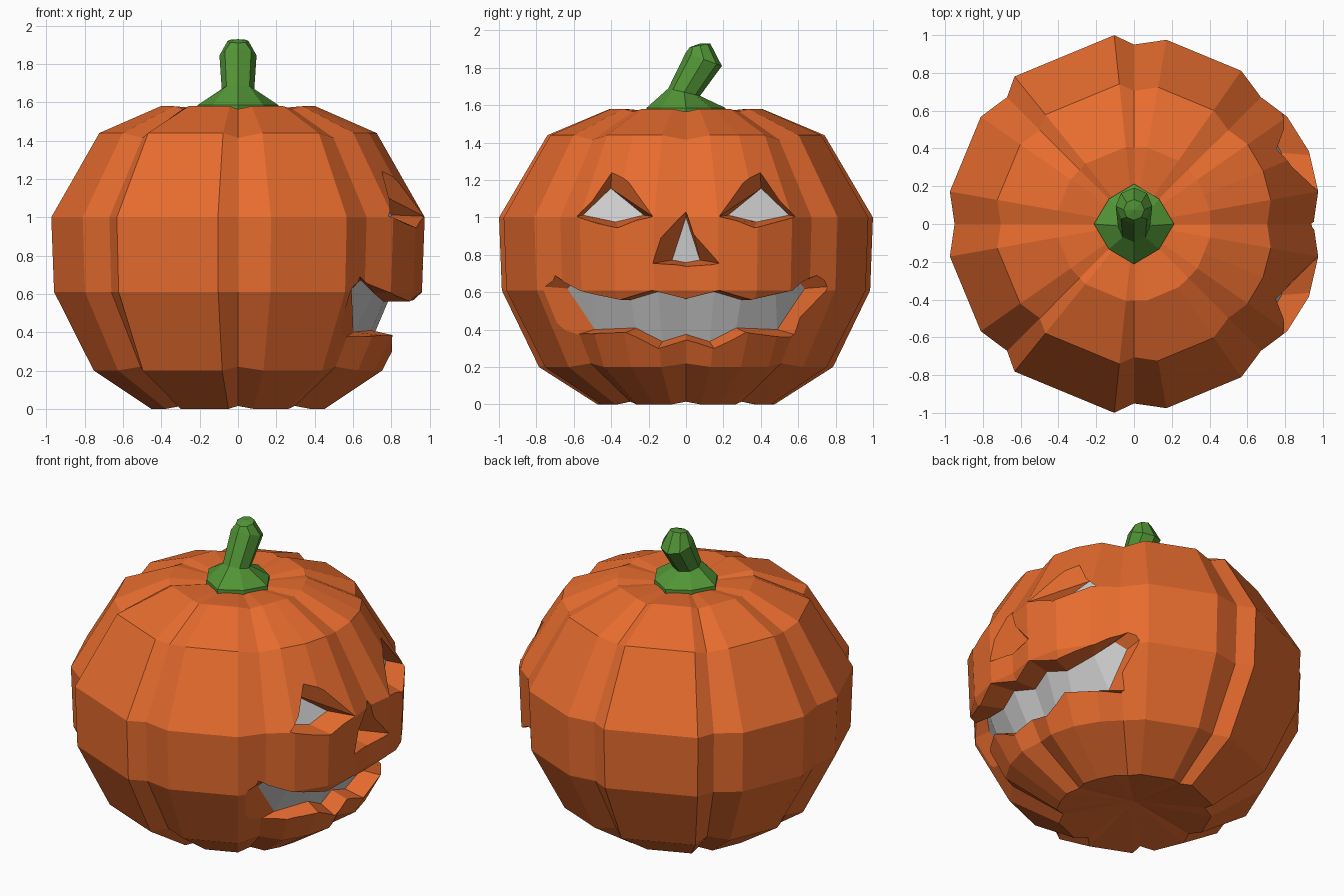
import bpy, bmesh
from math import sin, cos, radians
from mathutils import Vector
from mathutils.bvhtree import BVHTree

if "Cube" in bpy.data.objects:
    bpy.data.objects.remove(bpy.data.objects["Cube"])


def material(name, rgb):
    m = bpy.data.materials.new(name)
    m.diffuse_color = (*rgb, 1)
    m.use_nodes = True
    m.node_tree.nodes["Principled BSDF"].inputs["Base Color"].default_value = m.diffuse_color
    return m


orange = material("orange_skin", (0.8, 0.15, 0.028))
green = material("green_stem", (0.085, 0.3, 0.037))
grey = material("grey_inside", (0.8, 0.8, 0.8))


def make_object(name, verts, faces, mats, indices=None):
    bm = bmesh.new()
    vs = [bm.verts.new(v) for v in verts]
    for i, f in enumerate(faces):
        face = bm.faces.new([vs[k] for k in f])
        face.material_index = indices[i] if indices else 0
    bmesh.ops.recalc_face_normals(bm, faces=bm.faces)
    mesh = bpy.data.meshes.new(name)
    bm.to_mesh(mesh)
    bm.free()
    for m in mats:
        mesh.materials.append(m)
    obj = bpy.data.objects.new(name, mesh)
    bpy.context.collection.objects.link(obj)
    return obj


def loft(name, rings, bottom, top, mats):
    """Skin a stack of equal rings and close it with a fan at each end."""
    n, k = len(rings[0]), len(rings)
    verts = [p for r in rings for p in r] + [bottom, top]
    faces = [(a * n + i, a * n + (i + 1) % n, (a + 1) * n + (i + 1) % n, (a + 1) * n + i)
             for a in range(k - 1) for i in range(n)]
    faces += [((i + 1) % n, i, n * k) for i in range(n)]
    faces += [((k - 1) * n + i, (k - 1) * n + (i + 1) % n, n * k + 1) for i in range(n)]
    return make_object(name, verts, faces, mats)


# Pumpkin body: eight lobes divided by grooves
# lobe radius, lobe z, groove radius, groove z, wide lobe radius, face bulge
profile = [
    (0.46, 0.00, 0.42, 0.015, 0.475, 1.02),
    (0.765, 0.20, 0.72, 0.22, 0.79, 1.03),
    (0.975, 0.61, 0.935, 0.61, 0.99, 1.04),
    (0.99, 1.00, 0.95, 1.00, 1.005, 1.04),
    (0.735, 1.44, 0.705, 1.415, 0.745, 1.03),
    (0.41, 1.58, 0.405, 1.565, 0.41, 1.0),
]


def polar(r, deg, z):
    return Vector((r * cos(radians(deg)), r * sin(radians(deg)), z))


rings = []
for r, z, gr, gz, wide_r, bulge in profile:
    ring = []
    for lobe in range(8):
        a = lobe * 45
        wide = lobe in (2, 5)
        rad, half = (wide_r, 6) if wide else (r, 10)
        p, q = polar(rad, a + half, z), polar(rad, a + 45 - half, z)
        mid = (p + q) / 2
        if lobe in (0, 7):
            mid.x *= bulge
            mid.y *= bulge
        ring += [polar(gr, a, gz), p, mid, q]
    rings.append(ring)
body = loft("pumpkin_body", rings, (0, 0, 0.08), (0, 0, 1.55), [orange, grey])

# Carved face: tapered recesses with a grey back, cut into the +x side
bm = bmesh.new()
bm.from_mesh(body.data)
tree = BVHTree.FromBMesh(bm)
bm.free()


def skin_x(y, z):
    return tree.ray_cast(Vector((3, y, z)), Vector((-1, 0, 0)))[0].x


def carve(name, upper, lower, centre, scale):
    """Outline is (y, z) on the skin; the back is scaled about centre."""
    n = len(upper)
    outer, inner = [], []
    for y, z in upper + lower:
        out = Vector((skin_x(y, z), y, z))
        yi = centre[0] + (y - centre[0]) * scale[0]
        zi = centre[1] + (z - centre[1]) * scale[1]
        back = Vector((skin_x(yi, zi) * 0.84, yi, zi))
        outer.append(out + (out - back) * 1.5)
        inner.append(back)
    m = 2 * n
    strip = [(i, i + 1, n + i + 1, n + i) for i in range(n - 1)]
    loop = list(range(n)) + list(range(m - 1, n - 1, -1))
    walls = [(loop[i], loop[(i + 1) % m], loop[(i + 1) % m] + m, loop[i] + m) for i in range(m)]
    backs = [tuple(k + m for k in f) for f in strip]
    cutter = make_object(name, outer + inner, strip + walls + backs, [orange, grey],
                         [0] * (len(strip) + m) + [1] * len(backs))
    cutter.hide_render = True
    mod = body.modifiers.new(name, "BOOLEAN")
    mod.operation = "DIFFERENCE"
    mod.solver = "EXACT"
    mod.object = cutter
    bpy.context.view_layer.objects.active = body
    bpy.ops.object.modifier_apply(modifier=name)
    bpy.data.objects.remove(cutter)


for s, side in ((-1, "left"), (1, "right")):
    carve(side + "_eye_cutter",
          [(s * 0.584, 1.005), (s * 0.397, 1.24)], [(s * 0.365, 0.945), (s * 0.177, 1.005)],
          (s * 0.42, 1.024), (0.8, 0.61))
carve("nose_cutter", [(-0.177, 0.755), (0, 1.03)], [(0, 0.738), (0.177, 0.755)],
      (0, 0.86), (0.42, 0.83))


def mirrored(points):
    return points + [(-y, z) for y, z in reversed(points[:-1])]


carve("mouth_cutter",
      mirrored([(-0.70, 0.69), (-0.57, 0.61), (-0.35, 0.56), (-0.18, 0.61), (0, 0.565)]),
      mirrored([(-0.755, 0.63), (-0.58, 0.375), (-0.32, 0.385), (-0.15, 0.30), (0, 0.345)]),
      (0, 0.56), (0.84, 0.86))

# Stem: flared eight-sided foot leaning towards +y
# centre y, centre z, radius, drop across the ring, scallop
stem_rings = []
for cy, cz, r, drop, scallop in [
    (0, 1.55, 0.20, 0, 0.012), (0, 1.585, 0.20, 0, 0.012), (-0.01, 1.67, 0.085, 0.02, 0),
    (0.095, 1.845, 0.097, 0.035, 0), (0.075, 1.92, 0.055, -0.01, 0),
]:
    ring = []
    for i in range(8):
        a = radians(i * 45)
        rad = r + scallop * (-1) ** i
        ring.append((rad * cos(a), cy + rad * sin(a), cz - drop * sin(a)))
    stem_rings.append(ring)
loft("stem", stem_rings, (0, 0, 1.55), (0, 0.075, 1.93), [green])
